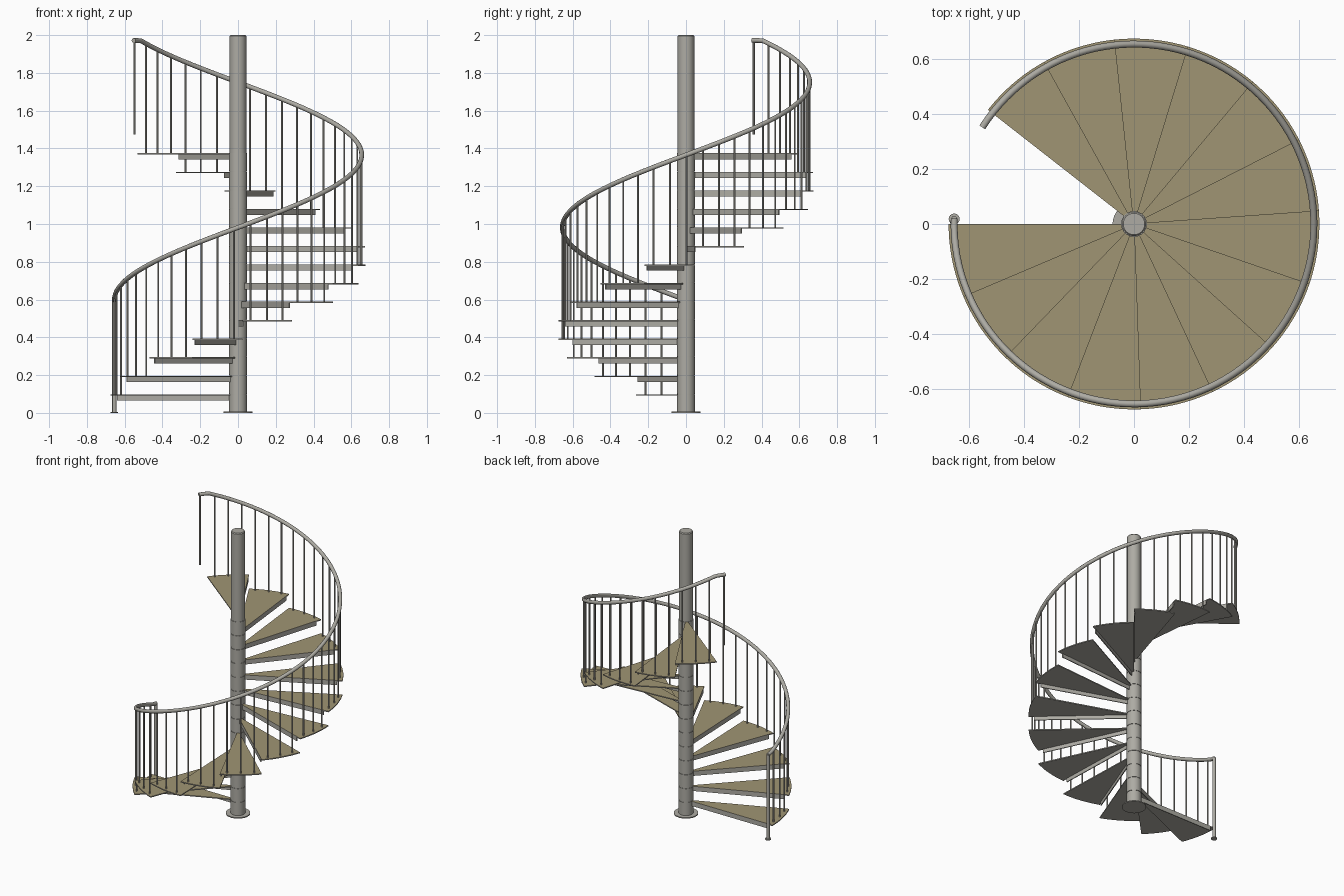
import bpy, bmesh, math
from mathutils import Vector

if "Cube" in bpy.data.objects:
    bpy.data.objects.remove(bpy.data.objects["Cube"])

STEPS, TURN, RISE = 14, 23.0, 0.0982      # tread count, degrees and height per tread
R_OUT, R_RAIL, R_HUB = 0.675, 0.655, 0.047


def material(name, rgb):
    m = bpy.data.materials.new(name)
    m.diffuse_color = (*rgb, 1)
    m.use_nodes = True
    m.node_tree.nodes["Principled BSDF"].inputs["Base Color"].default_value = m.diffuse_color
    return m


METAL = material("warm grey metal", (0.42, 0.41, 0.37))
TAN = material("tan tread covering", (0.35, 0.30, 0.175))


def polar(r, a, z):
    """Point at climb angle a (degrees), which starts on -x and turns towards -y."""
    t = math.radians(180 + a)
    return Vector((r * math.cos(t), r * math.sin(t), z))


def finish(bm, name, smooth=True):
    bmesh.ops.recalc_face_normals(bm, faces=bm.faces[:])
    me = bpy.data.meshes.new(name)
    bm.to_mesh(me)
    bm.free()
    ob = bpy.data.objects.new(name, me)
    bpy.context.collection.objects.link(ob)
    me.materials.append(METAL)
    me.materials.append(TAN)
    if smooth:
        bpy.ops.object.select_all(action='DESELECT')
        ob.select_set(True)
        bpy.context.view_layer.objects.active = ob
        bpy.ops.object.shade_smooth_by_angle(angle=math.radians(35))
    return ob


def add_rod(bm, x, y, z0, z1, r, sides):
    ret = bmesh.ops.create_cone(bm, cap_ends=True, segments=sides,
                                radius1=r, radius2=r, depth=z1 - z0)
    bmesh.ops.translate(bm, verts=ret["verts"], vec=(x, y, (z0 + z1) / 2))


def add_prism(bm, outline, depth):
    """Extrude a flat outline straight down; return its top face."""
    top = [bm.verts.new(p) for p in outline]
    low = [bm.verts.new(p - Vector((0, 0, depth))) for p in outline]
    face = bm.faces.new(top)
    bm.faces.new(low[::-1])
    n = len(top)
    for i in range(n):
        j = (i + 1) % n
        bm.faces.new((top[i], low[i], low[j], top[j]))
    return face


def rail_z(a):
    return 0.597 + RISE / TURN * min(max(a, 0), STEPS * TURN)


# central column with a slightly rounded top
bm = bmesh.new()
rings = [(0.044, 0), (0.044, 1.994), (0.039, 2.0)]
loops = [[bm.verts.new(polar(r, i * 360 / 32, z)) for i in range(32)] for r, z in rings]
for lo, hi in zip(loops, loops[1:]):
    for i in range(32):
        bm.faces.new((lo[i - 1], lo[i], hi[i], hi[i - 1]))
bm.faces.new(loops[0])
bm.faces.new(loops[-1])
finish(bm, "column")

# floor flange
bm = bmesh.new()
add_rod(bm, 0, 0, 0, 0.007, 0.078, 32)
finish(bm, "column_flange")

# stacked hub sleeves, one per tread
bm = bmesh.new()
for k in range(STEPS):
    add_rod(bm, 0, 0, k * RISE + 0.003, (k + 1) * RISE, R_HUB, 32)
finish(bm, "hub_sleeves")

# treads: thin sector plates with a tan top and a folded lip on the leading edge
for k in range(STEPS):
    bm = bmesh.new()
    a, z = k * TURN, (k + 1) * RISE
    outline = [polar(0.04, a + TURN, z), polar(0.04, a, z)]
    outline += [polar(R_OUT, a + TURN * i / 10, z) for i in range(11)]
    add_prism(bm, outline, 0.007).material_index = 1
    side = polar(1, a + 90, 0) * 0.006
    p, q = polar(0.04, a, z - 0.007), polar(0.64, a, z - 0.007)
    add_prism(bm, [p, q, q + side, p + side], 0.026)
    finish(bm, f"tread_{k + 1}", smooth=False)

# balusters, three on each tread
bm = bmesh.new()
for i in range(STEPS * 3):
    a = (i + 0.5) * TURN / 3
    p = polar(R_RAIL, a, 0)
    add_rod(bm, p.x, p.y, (i // 3 + 1) * RISE - 0.007, rail_z(a), 0.005, 8)
finish(bm, "balusters")

# bottom newel post with its foot, and the hanging top post
bm = bmesh.new()
p = polar(R_RAIL, -1.6, 0)
add_rod(bm, p.x, p.y, 0, 0.6, 0.011, 16)
add_rod(bm, p.x, p.y, 0, 0.006, 0.02, 16)
finish(bm, "bottom_post")
bm = bmesh.new()
p = polar(R_RAIL, 326.8, 0)
add_rod(bm, p.x, p.y, 1.475, 1.972, 0.006, 10)
finish(bm, "top_post")

# helical handrail: round section swept along the climb, level at the upper end
bm = bmesh.new()
N, SIDES = 110, 12
prev = None
for i in range(N + 1):
    a = -1.8 + (327.5 + 1.8) * i / N
    c = polar(R_RAIL, a, rail_z(a))
    tangent = (polar(R_RAIL, a + 0.5, rail_z(a + 0.5)) - polar(R_RAIL, a - 0.5, rail_z(a - 0.5))).normalized()
    out = polar(1, a, 0)
    up = out.cross(tangent).normalized()
    ring = []
    for s in range(SIDES):
        t = 2 * math.pi * s / SIDES
        ring.append(bm.verts.new(c + 0.0125 * (math.cos(t) * out + math.sin(t) * up)))
    if prev:
        for s in range(SIDES):
            bm.faces.new((prev[s - 1], prev[s], ring[s], ring[s - 1]))
    else:
        bm.faces.new(ring)
    prev = ring
bm.faces.new(prev)
finish(bm, "handrail")
